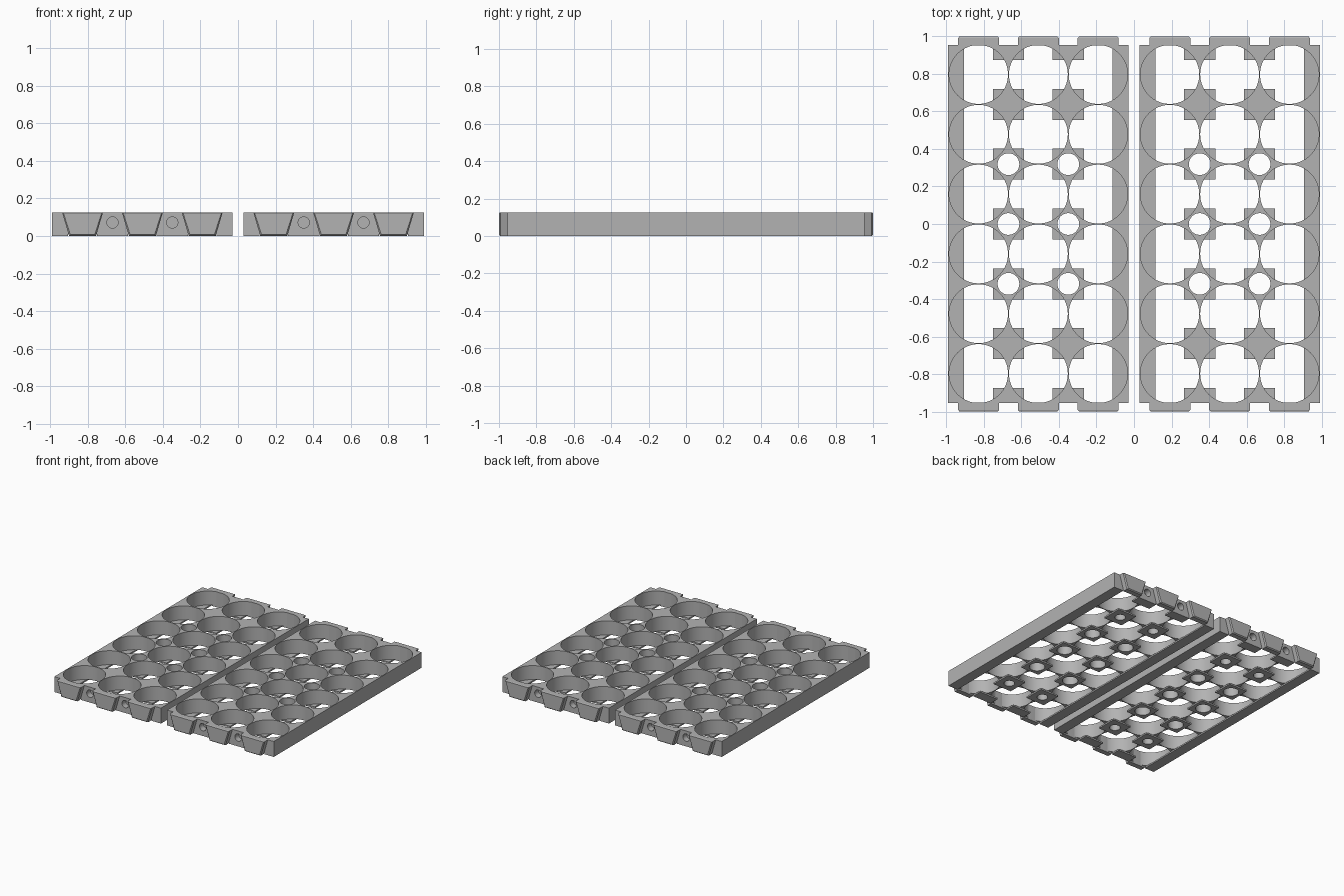
import bpy, bmesh, math
from mathutils import Matrix

if "Cube" in bpy.data.objects:
    bpy.data.objects.remove(bpy.data.objects["Cube"])

PITCH, R = 0.319, 0.157           # cell spacing and bore radius
HX, HY, H = 0.482, 0.955, 0.126   # half width, half length, height of a tray
FLOOR = 0.012                     # thickness of the retaining floor
COLS = [-PITCH, 0, PITCH]
ROWS = [PITCH * (i - 2.5) for i in range(6)]
GAPS_X = [-PITCH / 2, PITCH / 2]
GAPS_Y = [PITCH * i for i in range(-3, 4)]

grey = bpy.data.materials.new("grey plastic")
grey.diffuse_color = (0.45, 0.45, 0.45, 1)
grey.use_nodes = True
grey.node_tree.nodes["Principled BSDF"].inputs["Base Color"].default_value = grey.diffuse_color


def add_box(bm, x0, x1, y0, y1, z0, z1):
    m = Matrix.Translation(((x0 + x1) / 2, (y0 + y1) / 2, (z0 + z1) / 2))
    m = m @ Matrix.Diagonal((x1 - x0, y1 - y0, z1 - z0, 1))
    bmesh.ops.create_cube(bm, size=1, matrix=m)


def add_cyl(bm, x, y, z, r, depth, seg, along_y=False):
    m = Matrix.Translation((x, y, z))
    if along_y:
        m = m @ Matrix.Rotation(math.pi / 2, 4, 'X')
    bmesh.ops.create_cone(bm, cap_ends=True, segments=seg, radius1=r,
                          radius2=r, depth=depth, matrix=m)


def finish(bm, name, x):
    bmesh.ops.recalc_face_normals(bm, faces=bm.faces)
    me = bpy.data.meshes.new(name)
    bm.to_mesh(me)
    bm.free()
    me.materials.append(grey)
    ob = bpy.data.objects.new(name, me)
    ob.location.x = x
    bpy.context.collection.objects.link(ob)
    return ob


def cut(ob, cutter):
    mod = ob.modifiers.new("holes", 'BOOLEAN')
    mod.operation, mod.solver, mod.object = 'DIFFERENCE', 'EXACT', cutter
    bpy.context.view_layer.update()
    bpy.ops.object.select_all(action='DESELECT')
    bpy.context.view_layer.objects.active = ob
    ob.select_set(True)
    bpy.ops.object.modifier_apply(modifier=mod.name)
    bpy.data.objects.remove(cutter)
    bpy.ops.object.shade_smooth_by_angle(angle=math.radians(30))


def add_tab(bm, x, side):
    # tapered end tab, wide at the top, with a slightly chamfered outer face
    rings = []
    for y, inset in ((HY - 0.004, 0), (0.992, 0), (1.0, 0.007)):
        pts = [(-0.109 + inset, H - inset / 2), (0.109 - inset, H - inset / 2),
               (0.072 - inset, inset), (-0.072 + inset, inset)]
        rings.append([bm.verts.new((x + px, side * y, pz)) for px, pz in pts])
    for a, b in zip(rings, rings[1:]):
        for i in range(4):
            j = (i + 1) % 4
            bm.faces.new((a[i], a[j], b[j], b[i]))
    bm.faces.new(rings[0])
    bm.faces.new(rings[-1])


for label, cx in (("left", -0.51), ("right", 0.51)):
    # bored block that holds the cells
    bm = bmesh.new()
    add_box(bm, -HX, HX, -HY, HY, FLOOR, H)
    body = finish(bm, label + "_tray_body", cx)
    bm = bmesh.new()
    for x in COLS:
        for y in ROWS:
            add_cyl(bm, x, y, 0.07, R, 0.3, 64)
    for x in GAPS_X:
        for y in GAPS_Y[2:5]:
            add_cyl(bm, x, y, 0.07, 0.058, 0.3, 32)
        for y in (GAPS_Y[1], GAPS_Y[5]):       # blind screw holes from below
            add_cyl(bm, x, y, 0.03, 0.04, 0.1, 32)
        for s in (-1, 1):                      # bolt holes in the end walls
            add_cyl(bm, x, s * HY, 0.072, 0.03, 0.1, 24, True)
    cut(body, finish(bm, "hole_cutter", cx))

    # floor strips and square pads that retain the cells
    bm = bmesh.new()
    for s in (-1, 1):
        xs = sorted((s * HX, s * (HX - 0.086)))
        add_box(bm, *xs, -HY, HY, 0, FLOOR)
    for x in GAPS_X:
        for y in GAPS_Y:
            add_box(bm, x - 0.083, x + 0.083, max(-HY, y - 0.083),
                    min(HY, y + 0.083), 0, FLOOR)
    pads = finish(bm, label + "_floor_pads", cx)
    bm = bmesh.new()
    for x in GAPS_X:
        for y in GAPS_Y[1:6]:
            r = 0.058 if abs(y) < 0.4 else 0.04
            add_cyl(bm, x, y, 0, r, 0.1, 32)
    cut(pads, finish(bm, "pad_cutter", cx))

    # tabs on both ends
    bm = bmesh.new()
    for x in COLS:
        for s in (-1, 1):
            add_tab(bm, x, s)
    finish(bm, label + "_end_tabs", cx)
